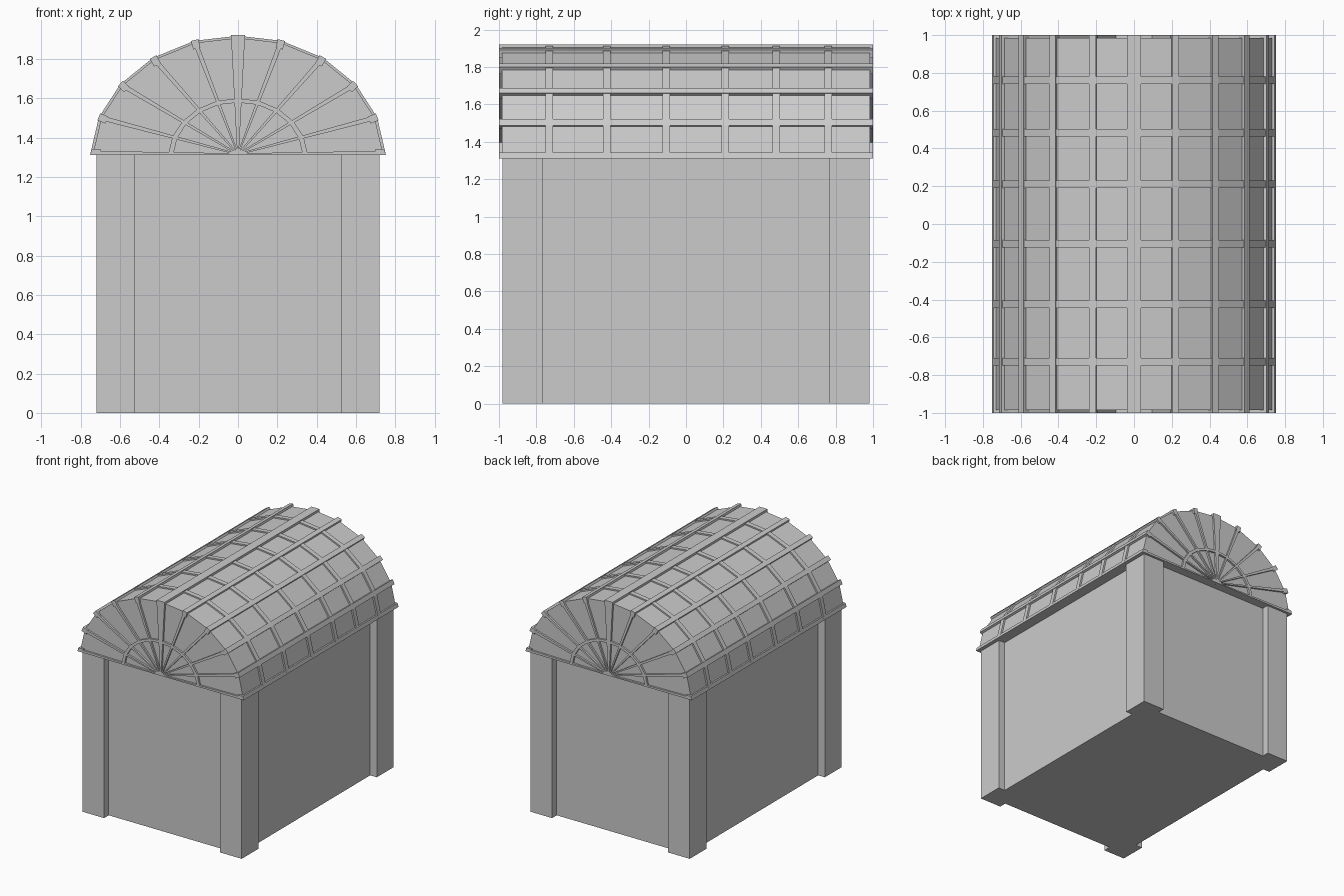
import bpy, bmesh
from mathutils import Vector

if "Cube" in bpy.data.objects:
    bpy.data.objects.remove(bpy.data.objects["Cube"])

CZ = 1.315  # height of the fan centre / eaves
HALF = [(0.738, 1.315), (0.695, 1.50), (0.588, 1.665), (0.425, 1.797), (0.217, 1.882), (0, 1.907)]
ARCH = HALF + [(-x, z) for x, z in reversed(HALF[:-1])]
CENTRE = Vector((0, CZ))


def prism(name, pts, y0, y1):
    """Extrude an x-z outline along y."""
    bm = bmesh.new()
    a = [bm.verts.new((x, y0, z)) for x, z in pts]
    b = [bm.verts.new((x, y1, z)) for x, z in pts]
    n = len(pts)
    bm.faces.new(a)
    bm.faces.new(b[::-1])
    for i in range(n):
        j = (i + 1) % n
        bm.faces.new((a[i], b[i], b[j], a[j]))
    bmesh.ops.recalc_face_normals(bm, faces=bm.faces)
    me = bpy.data.meshes.new(name)
    bm.to_mesh(me)
    bm.free()
    ob = bpy.data.objects.new(name, me)
    bpy.context.collection.objects.link(ob)
    return ob


def box(name, x0, x1, y0, y1, z0, z1):
    return prism(name, [(x0, z0), (x1, z0), (x1, z1), (x0, z1)], y0, y1)


def scaled(p, s):
    return CENTRE + (Vector(p) - CENTRE) * s


def band(name, outer, inner, y0, y1):
    """Arched strip between two scaled copies of the roof outline."""
    pts = [scaled(p, outer) for p in ARCH] + [scaled(p, inner) for p in reversed(ARCH)]
    return prism(name, pts, y0, y1)


# Walls and corner pillars
box("walls", -0.66, 0.66, -0.92, 0.92, 0, 1.315)
for sx in (-1, 1):
    for sy in (-1, 1):
        xs, ys = sorted((sx * 0.525, sx * 0.72)), sorted((sy * 0.765, sy * 0.98))
        box("corner_pillar", *xs, *ys, 0, 1.315)

# Faceted barrel roof panels
prism("roof_panels", ARCH, -0.985, 0.985)

# Lengthwise glazing bars, one on each facet edge
for i, p in enumerate(ARCH[1:-1], 1):
    p = Vector(p)
    t = (Vector(ARCH[i + 1]) - Vector(ARCH[i - 1])).normalized()
    n = Vector((t.y, -t.x))
    w = 0.036 if i == 5 else 0.019
    pts = [p - t * w - n * 0.03, p + t * w - n * 0.03, p + t * w + n * 0.014, p - t * w + n * 0.014]
    prism("roof_bar", pts, -1, 1)

# Eaves bars
for s in (-1, 1):
    prism("eaves_bar", [(s * 0.70, 1.312), (s * 0.752, 1.312), (s * 0.744, 1.342), (s * 0.70, 1.342)], -1, 1)

# Cross ribs over the roof
for y in (-0.73, -0.425, -0.105, 0.21, 0.483, 0.76):
    band("roof_rib", 1.018, 0.96, y - 0.02, y + 0.02)

# Fan tracery on both gables: tapered spokes and a half ring
for s in (-1, 1):
    y0, y1 = sorted((s * 0.97, s * 1.0))
    for i, p in enumerate(ARCH):
        p = Vector(p)
        d = (p - CENTRE).normalized()
        t = Vector((d.y, -d.x))
        w = 0.035 if i == 5 else 0.012
        if i in (0, 10):
            pts = [(0, 1.312), (p.x, 1.312), (p.x, 1.332), (0, 1.32)]
        else:
            pts = [CENTRE - t * 0.004, CENTRE + t * 0.004, p + t * w, p - t * w]
        prism("gable_spoke", pts, y0, y1)
    band("gable_ring", 0.48, 0.445, y0, y1)
